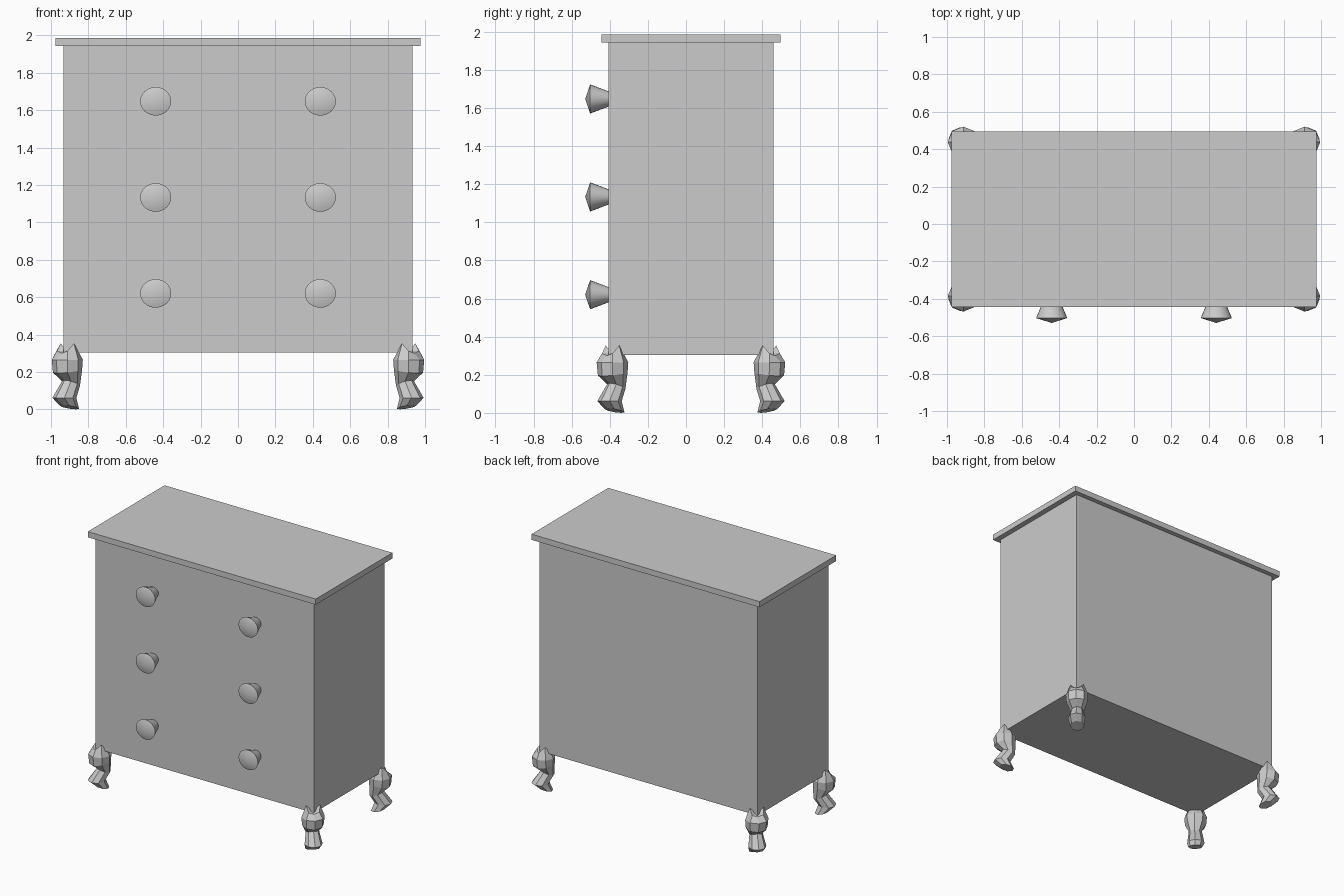
import bpy, bmesh, math

if "Cube" in bpy.data.objects:
    bpy.data.objects.remove(bpy.data.objects["Cube"])

CY = 0.026            # middle of the cabinet in depth
HX, HY = 0.934, 0.433  # half size of the cabinet


def finish(name, bm, smooth=False):
    bmesh.ops.recalc_face_normals(bm, faces=bm.faces)
    mesh = bpy.data.meshes.new(name)
    bm.to_mesh(mesh)
    bm.free()
    ob = bpy.data.objects.new(name, mesh)
    bpy.context.collection.objects.link(ob)
    if smooth:
        bpy.context.view_layer.objects.active = ob
        ob.select_set(True)
        bpy.ops.object.shade_smooth_by_angle(angle=math.radians(35))
        ob.select_set(False)
    return ob


def box(name, hx, hy, z0, z1):
    bm = bmesh.new()
    bmesh.ops.create_cube(bm, size=1)
    for v in bm.verts:
        v.co = (v.co.x * 2 * hx, CY + v.co.y * 2 * hy, (z0 + z1) / 2 + v.co.z * (z1 - z0))
    return finish(name, bm)


def loft(bm, rings):
    loops = [[bm.verts.new(p) for p in ring] for ring in rings]
    n = len(loops[0])
    for a, b in zip(loops, loops[1:]):
        for i in range(n):
            j = (i + 1) % n
            bm.faces.new((a[i], a[j], b[j], b[i]))
    return loops


def knob(name, x, z):
    # flared stem, wide rim and shallow pointed face
    bm = bmesh.new()
    n = 24
    rings = []
    for y, r in ((-0.405, 0.043), (-0.503, 0.083)):
        rings.append([(x + r * math.cos(2 * math.pi * i / n), y,
                       z + 0.92 * r * math.sin(2 * math.pi * i / n)) for i in range(n)])
    base, rim = loft(bm, rings)
    bm.faces.new(base)
    tip = bm.verts.new((x, -0.529, z))
    for i in range(n):
        bm.faces.new((rim[i], rim[(i + 1) % n], tip))
    return finish(name, bm, True)


# z, diagonal offset from cabinet corner, radius, extra height toward the toe
LEG = [(0.012, -0.045, 0.052, 0.012), (0.062, -0.008, 0.064, 0.0),
       (0.138, -0.058, 0.048, 0.018), (0.205, -0.032, 0.078, -0.012),
       (0.265, -0.030, 0.083, 0.0)]


def leg(name, sx, sy):
    # cabriole leg set diagonally under a corner, with a crown of points on top
    def place(u, v, z):
        return (sx * (HX + (u + v) * math.sqrt(0.5)),
                CY + sy * (HY + (u - v) * math.sqrt(0.5)), z)

    ang = [math.pi * i / 4 for i in range(8)]
    rings = [[place(d + r * math.cos(a), r * math.sin(a), z + t * math.cos(a)) for a in ang]
             for z, d, r, t in LEG]
    crown_z = [0.30, 0.312, 0.353, 0.31, 0.308, 0.31, 0.353, 0.312]
    crown_r = [0.042, 0.055, 0.050, 0.06, 0.05, 0.06, 0.050, 0.055]
    rings.append([place(-0.03 + r * math.cos(a), r * math.sin(a), z)
                  for a, r, z in zip(ang, crown_r, crown_z)])
    bm = bmesh.new()
    loops = loft(bm, rings)
    bm.faces.new(loops[0])
    centre = bm.verts.new(place(-0.03, 0, 0.31))
    for i in range(8):
        bm.faces.new((loops[-1][i], loops[-1][(i + 1) % 8], centre))
    return finish(name, bm)


# Cabinet and overhanging top
box("cabinet_body", HX, HY, 0.305, 1.942)
box("cabinet_top", 0.976, 0.469, 1.942, 1.986)

# Drawer knobs
for row, z in (("lower", 0.62), ("middle", 1.133), ("upper", 1.647)):
    for side, x in (("left", -0.44), ("right", 0.44)):
        knob(f"{row}_{side}_knob", x, z)

# Legs
for end, sy in (("front", -1), ("back", 1)):
    for side, sx in (("left", -1), ("right", 1)):
        leg(f"{end}_{side}_leg", sx, sy)
